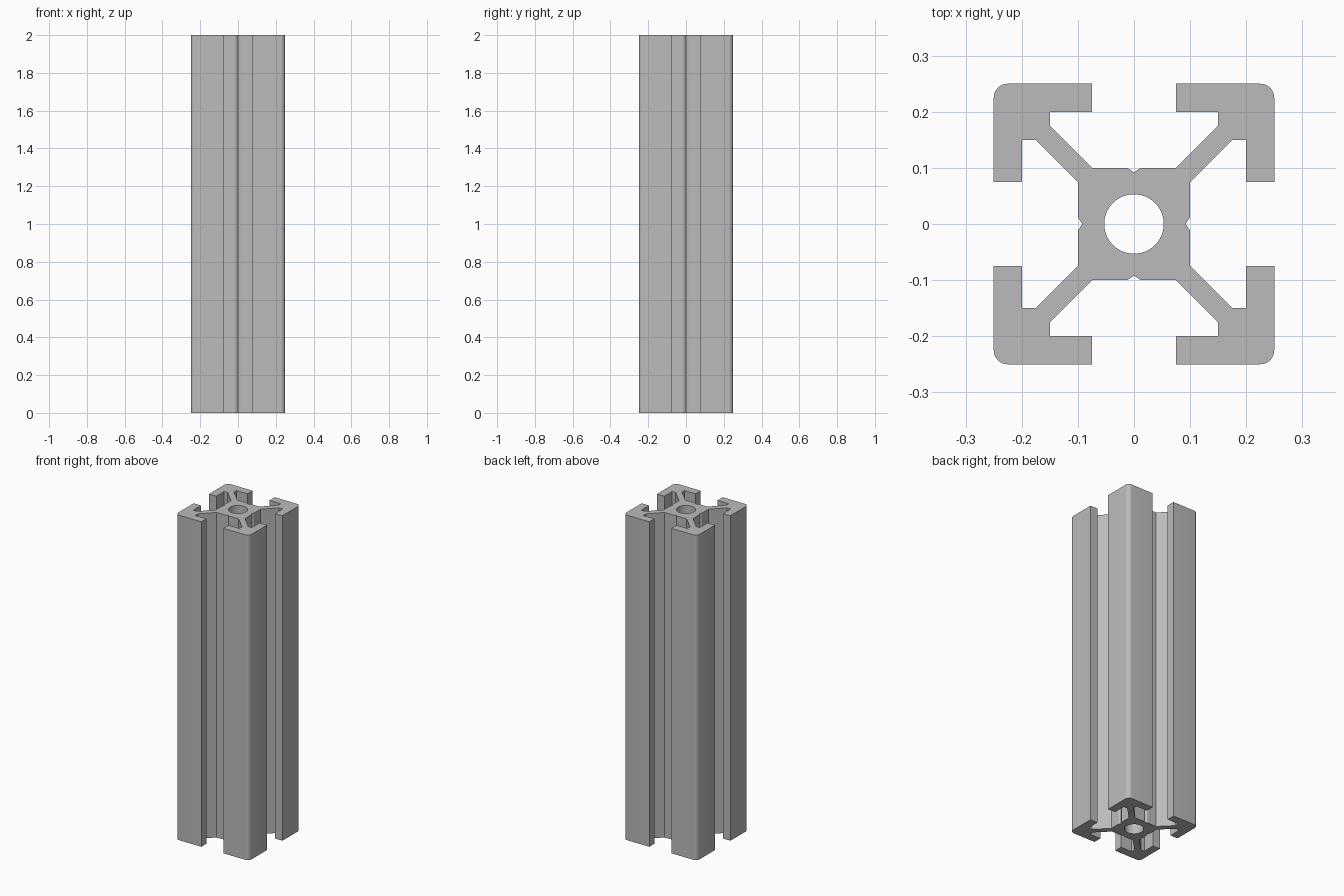
import bpy, bmesh, math
from mathutils import Matrix, Vector

if "Cube" in bpy.data.objects:
    bpy.data.objects.remove(bpy.data.objects["Cube"])

LENGTH = 2.0
BORE_RADIUS = 0.053
BORE_SIDES = 48
CORNER_RADIUS = 0.025

# Quarter of the slotted cross-section, counter-clockwise from the +x groove
corner = []
for i in range(9):
    a = math.radians(90 * i / 8)
    corner.append((0.225 + CORNER_RADIUS * math.cos(a), 0.225 + CORNER_RADIUS * math.sin(a)))
quarter = [(0.092, 0), (0.1, 0.012), (0.1, 0.075), (0.175, 0.15), (0.2, 0.15),
           (0.2, 0.075), (0.25, 0.075)] + corner + [
           (0.075, 0.25), (0.075, 0.2), (0.15, 0.2), (0.15, 0.175), (0.075, 0.1), (0.012, 0.1)]

# Four rotated quarters form the outline
outline = []
for k in range(4):
    turn = Matrix.Rotation(k * math.pi / 2, 3, 'Z')
    outline += [turn @ Vector((x, y, 0)) for x, y in quarter]

# Central bore
bore = []
for i in range(BORE_SIDES):
    a = 2 * math.pi * i / BORE_SIDES
    bore.append(Vector((BORE_RADIUS * math.cos(a), BORE_RADIUS * math.sin(a), 0)))


def add_loop(bm, points):
    verts = [bm.verts.new(p) for p in points]
    return [bm.edges.new((v, verts[(i + 1) % len(verts)])) for i, v in enumerate(verts)]


# Fill the section around the bore and extrude it to full length
bm = bmesh.new()
edges = add_loop(bm, outline) + add_loop(bm, bore)
bmesh.ops.triangle_fill(bm, edges=edges, use_beauty=True, normal=(0, 0, 1))
result = bmesh.ops.extrude_face_region(bm, geom=bm.faces[:], use_keep_orig=True)
top = [g for g in result['geom'] if isinstance(g, bmesh.types.BMVert)]
bmesh.ops.translate(bm, verts=top, vec=(0, 0, LENGTH))
bmesh.ops.recalc_face_normals(bm, faces=bm.faces[:])
mesh = bpy.data.meshes.new("slotted_rail")
bm.to_mesh(mesh)
bm.free()

# Plain aluminium grey
grey = bpy.data.materials.new("aluminium_grey")
grey.diffuse_color = (0.5, 0.5, 0.5, 1)
grey.use_nodes = True
grey.node_tree.nodes["Principled BSDF"].inputs["Base Color"].default_value = grey.diffuse_color
mesh.materials.append(grey)

rail = bpy.data.objects.new("slotted_rail", mesh)
bpy.context.collection.objects.link(rail)
bpy.context.view_layer.objects.active = rail
rail.select_set(True)
bpy.ops.object.shade_smooth_by_angle(angle=math.radians(30))
